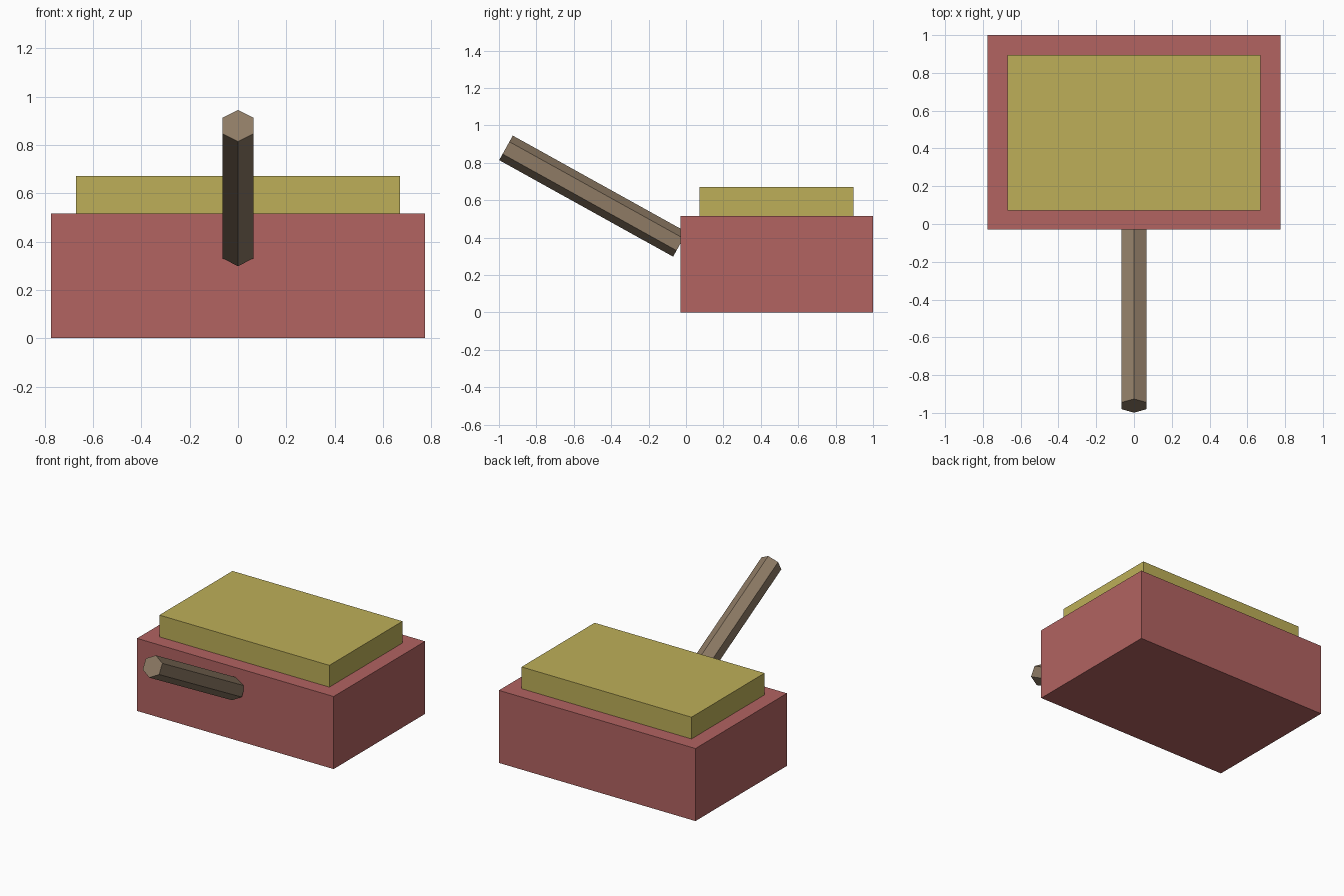
import bpy
from mathutils import Vector

if "Cube" in bpy.data.objects:
    bpy.data.objects.remove(bpy.data.objects["Cube"])


def material(name, srgb):
    m = bpy.data.materials.new(name)
    lin = [((c / 255 + 0.055) / 1.055) ** 2.4 for c in srgb]
    m.diffuse_color = (*lin, 1)
    m.use_nodes = True
    m.node_tree.nodes["Principled BSDF"].inputs["Base Color"].default_value = m.diffuse_color
    return m


def finish(name, mat):
    ob = bpy.context.object
    ob.name = name
    ob.data.materials.append(mat)
    bpy.ops.object.transform_apply(location=False, rotation=True, scale=True)
    return ob


def box(name, lo, hi, mat):
    lo, hi = Vector(lo), Vector(hi)
    bpy.ops.mesh.primitive_cube_add(size=1, location=(lo + hi) / 2)
    bpy.context.object.scale = hi - lo
    return finish(name, mat)


def hex_rod(name, start, end, radius, mat):
    start, end = Vector(start), Vector(end)
    axis = end - start
    bpy.ops.mesh.primitive_cylinder_add(vertices=6, radius=radius, depth=axis.length,
                                        location=(start + end) / 2)
    # tilt about x only, so one ridge stays on top
    bpy.context.object.rotation_euler = (Vector((0, 0, 1)).rotation_difference(axis)).to_euler()
    return finish(name, mat)


red = material("dull red", (178, 99, 97))
yellow = material("mustard yellow", (189, 175, 88))
brown = material("wood brown", (142, 123, 101))

# Main block, raised pad on top, slanted handle at the front
box("body", (-0.775, -0.03, 0), (0.775, 1.0, 0.517), red)
box("top_pad", (-0.67, 0.072, 0.517), (0.67, 0.895, 0.672), yellow)
hex_rod("handle", (0, -0.0325, 0.364), (0, -0.9625, 0.88), 0.075, brown)
